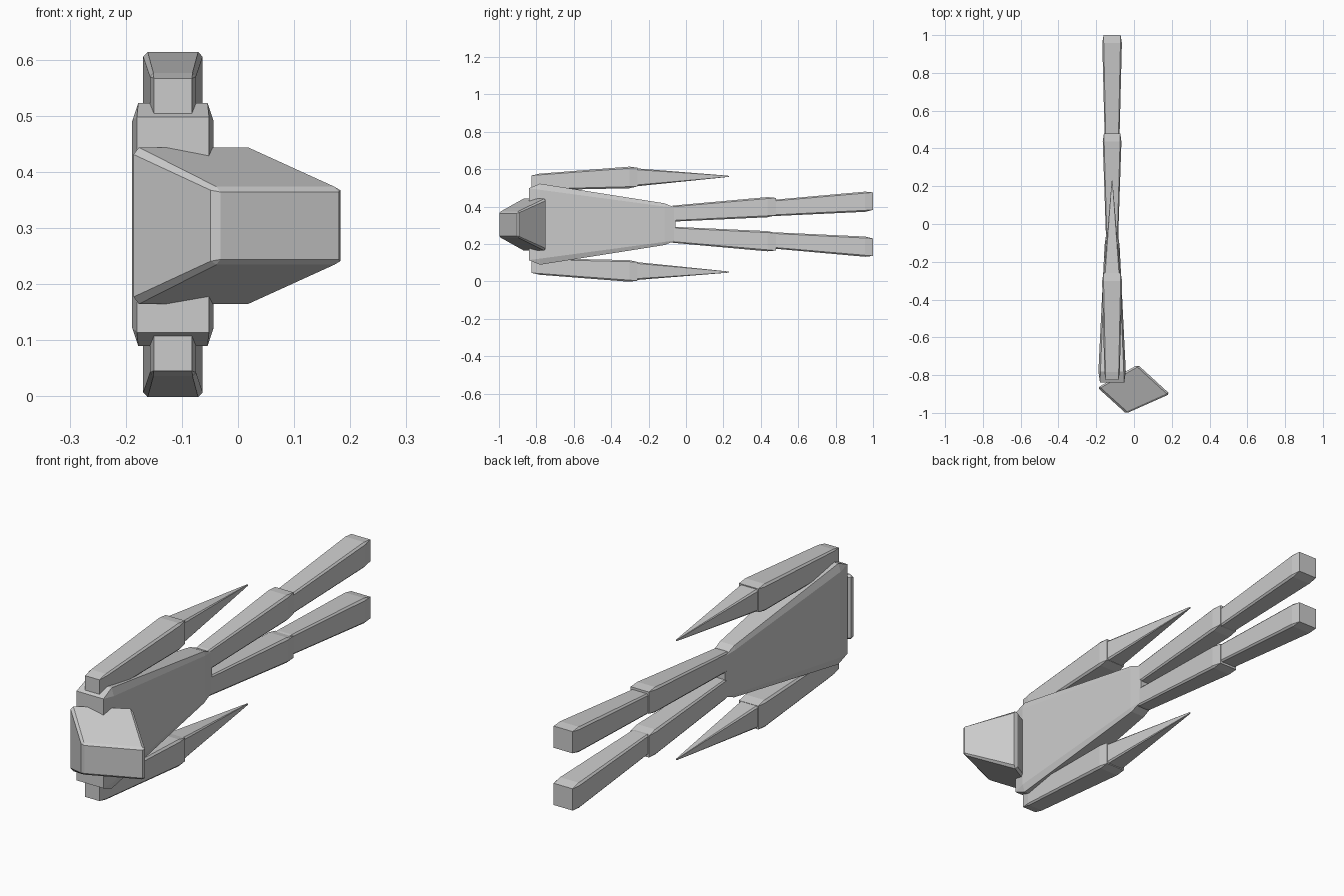
import bpy, bmesh

if "Cube" in bpy.data.objects:
    bpy.data.objects.remove(bpy.data.objects["Cube"])

CX, CZ = -0.116, 0.306


def block(name, warp, bevel=0.15):
    """Chamfered cube (-1..1) whose points are moved by warp(x, y, z)."""
    bm = bmesh.new()
    bmesh.ops.create_cube(bm, size=2)
    bmesh.ops.bevel(bm, geom=bm.edges[:], offset=bevel, segments=1,
                    affect='EDGES', profile=0.5)
    for v in bm.verts:
        v.co = warp(*v.co)
    bmesh.ops.recalc_face_normals(bm, faces=bm.faces[:])
    me = bpy.data.meshes.new(name)
    bm.to_mesh(me)
    bm.free()
    ob = bpy.data.objects.new(name, me)
    bpy.context.collection.objects.link(ob)
    return ob


def bar(name, y0, y1, start, end, side=1):
    """Tapered bar along y; start/end = (half width, z centre offset, half height)."""
    def warp(x, y, z):
        t = (y + 1) / 2
        w, c, h = (a + (b - a) * t for a, b in zip(start, end))
        return (CX + x * w, y0 + (y1 - y0) * t, CZ + side * (c + z * h))
    return block(name, warp)


# Torso tapering towards the hips
bar("torso", -0.84, -0.055, (0.0755, 0, 0.226), (0.037, 0, 0.102))

# Head: tilted wedge, narrow at the face and wide at the back
back = ((-0.193, -0.866), (0.02, -0.745))
face = ((-0.042, -1.003), (0.19, -0.9))


def head_warp(x, y, z):
    s, t = (x + 1) / 2, (1 - y) / 2
    p = [(back[0][i] * (1 - s) + back[1][i] * s) * (1 - t)
         + (face[0][i] * (1 - s) + face[1][i] * s) * t for i in (0, 1)]
    return (p[0], p[1], CZ - 0.002 + z * (0.143 + (0.066 - 0.143) * t))


block("head", head_warp, 0.09)

# Arms and legs on both sides
for side, label in ((1, "left"), (-1, "right")):
    bar(label + "_upper_arm", -0.825, -0.26, (0.040, 0.224, 0.043), (0.054, 0.252, 0.059), side)
    bar(label + "_forearm", -0.31, 0.23, (0.047, 0.250, 0.052), (0.002, 0.256, 0.003), side)
    bar(label + "_thigh", -0.11, 0.48, (0.031, 0.054, 0.042), (0.051, 0.094, 0.055), side)
    bar(label + "_shin", 0.44, 1.0, (0.039, 0.085, 0.043), (0.053, 0.123, 0.055), side)
